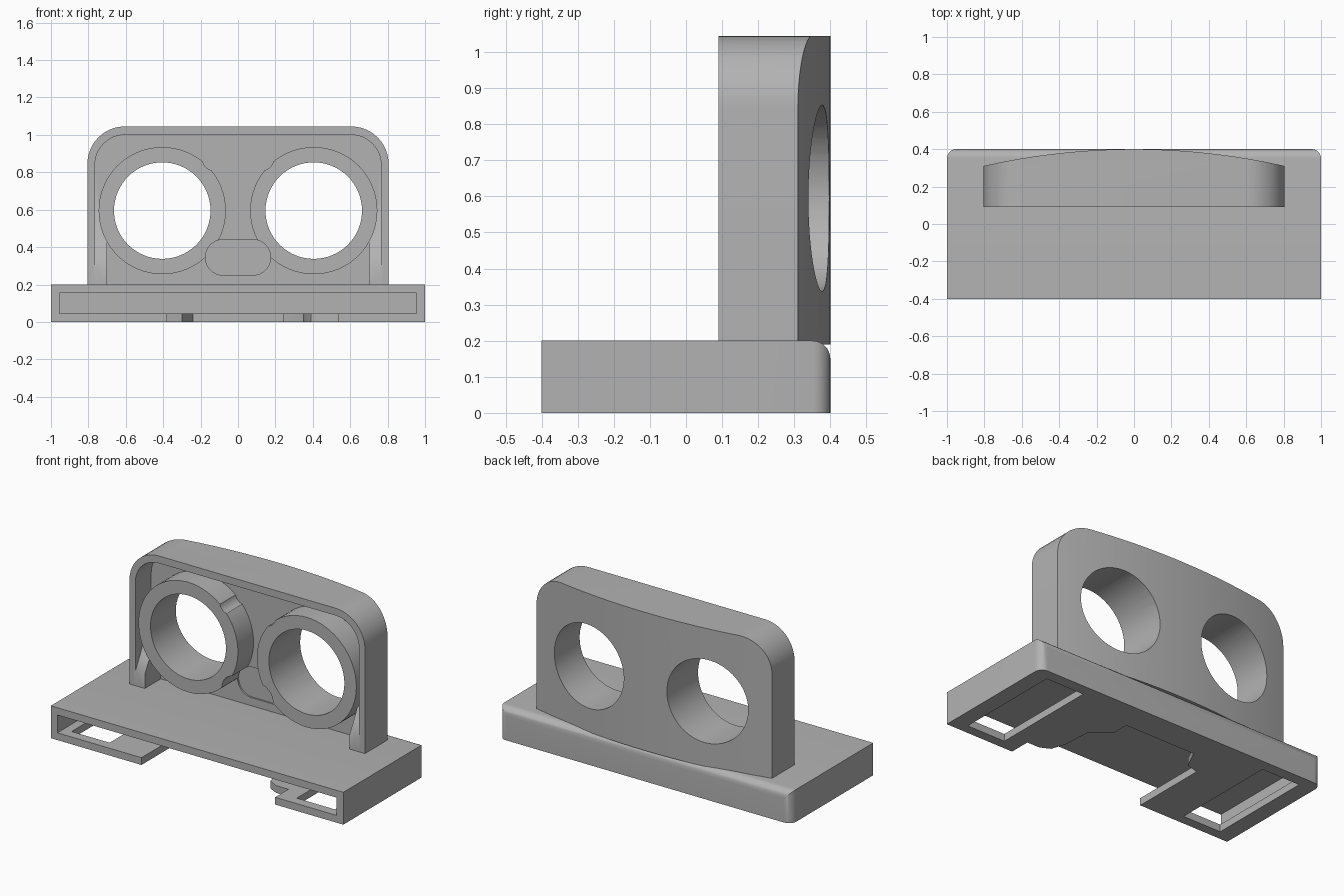
import bpy, bmesh, math

old = bpy.data.objects.get("Cube")
if old:
    bpy.data.objects.remove(old)

grey = bpy.data.materials.new("light grey")
grey.use_nodes = True
GREY = (0.45, 0.45, 0.45, 1)
grey.diffuse_color = GREY
grey.node_tree.nodes["Principled BSDF"].inputs["Base Color"].default_value = GREY

FRONT, FLOOR = 0.09, 0.245      # front rim and recess floor of the upright
EYE_X, EYE_Z = 0.405, 0.595     # ring centres
BACK_R = 3.645                  # radius of the bowed back


def prism(name, points, lo, hi, axis="z"):
    """Extrude a 2D outline along z (points are x,y), y (x,z) or x (y,z)."""
    place = {"z": lambda a, b, t: (a, b, t),
             "y": lambda a, b, t: (a, t, b),
             "x": lambda a, b, t: (t, a, b)}[axis]
    bm = bmesh.new()
    face = bm.faces.new([bm.verts.new(place(a, b, lo)) for a, b in points])
    new = bmesh.ops.extrude_face_region(bm, geom=[face])["geom"]
    shift = place(0, 0, hi - lo)
    bmesh.ops.translate(bm, vec=shift, verts=[v for v in new if isinstance(v, bmesh.types.BMVert)])
    bmesh.ops.recalc_face_normals(bm, faces=bm.faces)
    mesh = bpy.data.meshes.new(name)
    bm.to_mesh(mesh)
    bm.free()
    obj = bpy.data.objects.new(name, mesh)
    bpy.context.collection.objects.link(obj)
    mesh.materials.append(grey)
    return obj


def rect(x0, x1, y0, y1):
    return [(x0, y0), (x1, y0), (x1, y1), (x0, y1)]


def arc(cx, cy, r, start, end, n):
    steps = [math.radians(start + (end - start) * i / n) for i in range(n + 1)]
    return [(cx + r * math.cos(t), cy + r * math.sin(t)) for t in steps]


def circle(cx, cy, r, n=64):
    return arc(cx, cy, r, 0, 360, n)[:-1]


def arch(half, bottom, top, r):
    return ([(-half, bottom), (half, bottom)]
            + arc(half - r, top - r, r, 0, 90, 12)
            + arc(r - half, top - r, r, 90, 180, 12))


def combine(target, other, operation):
    """Apply a boolean and discard the helper."""
    other.hide_render = True
    mod = target.modifiers.new("cut", "BOOLEAN")
    mod.operation, mod.solver, mod.object = operation, "EXACT", other
    bpy.context.view_layer.objects.active = target
    bpy.ops.object.modifier_apply(modifier=mod.name)
    bpy.data.objects.remove(other)


def smooth(obj):
    bpy.ops.object.select_all(action="DESELECT")
    obj.select_set(True)
    bpy.context.view_layer.objects.active = obj
    bpy.ops.object.shade_smooth_by_angle(angle=math.radians(30))


# Base block with rounded rear edges
base = prism("base_tray", rect(-1, 1, -0.4, 0.4), 0, 0.2)
bm = bmesh.new()
bm.from_mesh(base.data)
rear = [e for e in bm.edges
        if all(v.co.y > 0.3 for v in e.verts) and any(v.co.z > 0.1 for v in e.verts)]
bmesh.ops.bevel(bm, geom=rear, offset=0.05, segments=8, profile=0.5, affect="EDGES")
bm.to_mesh(base.data)
bm.free()

# Hollow slot open at the front
combine(base, prism("slot_cutter", rect(-0.955, 0.955, -0.5, 0.355), 0.045, 0.155), "DIFFERENCE")

# Windows and stepped opening in the tray floor
for side in (-1, 1):
    xs = sorted((0.64 * side, 0.9 * side))
    combine(base, prism("window_cutter", rect(*xs, -0.34, 0.33), -0.1, 0.1), "DIFFERENCE")
opening = [(-0.38, -0.5), (0.534, -0.5), (0.534, -0.27), (0.45, -0.27), (0.39, -0.24),
           (0.36, -0.15), (0.35, 0.03), (0.29, 0.08), (0.24, 0.11), (0.24, 0.22),
           (-0.24, 0.22), (-0.3, 0.1), (-0.38, 0.08)]
combine(base, prism("opening_cutter", opening, -0.1, 0.1), "DIFFERENCE")
smooth(base)

# Upright frame: arched plate with a recessed front
upright = prism("upright_frame", arch(0.805, 0.19, 1.045, 0.2), FRONT, 0.45, "y")
combine(upright, prism("recess_cutter", arch(0.765, 0.1, 1.0, 0.16), 0, FLOOR, "y"), "DIFFERENCE")

# Corner gussets, sloping back into the recess
for side in (-1, 1):
    xs = sorted((0.7 * side, 0.78 * side))
    slope = [(FRONT, 0.19), (FLOOR + 0.02, 0.19), (FLOOR + 0.02, 0.62),
             (FLOOR, 0.62), (0.18, 0.46), (0.13, 0.36), (FRONT, 0.29)]
    combine(upright, prism("gusset", slope, *xs, "x"), "UNION")

# Eye rings with small notches near the top
for side in (-1, 1):
    ring = prism("eye_ring", circle(side * EYE_X, EYE_Z, 0.34), FRONT + 0.002, FLOOR + 0.02, "y")
    notch = prism("notch_cutter", circle(side * 0.13, 0.87, 0.06, 24), 0, 0.5, "y")
    combine(ring, notch, "DIFFERENCE")
    combine(upright, ring, "UNION")

# Rounded nose relief between the rings
relief = arc(0.08, 0.345, 0.095, -90, 90, 16) + arc(-0.08, 0.345, 0.095, 90, 270, 16)
combine(upright, prism("relief_cutter", relief, 0, FLOOR + 0.01, "y"), "DIFFERENCE")

# Eye holes through everything
for side in (-1, 1):
    hole = prism("hole_cutter", circle(side * EYE_X, EYE_Z, 0.258), 0, 0.6, "y")
    combine(upright, hole, "DIFFERENCE")

# Bowed back surface
bow = arc(0, 0.4 - BACK_R, BACK_R, 75, 105, 64) + [(-0.94, -0.1), (0.94, -0.1)]
combine(upright, prism("bow_cutter", bow, 0, 1.2), "INTERSECT")
smooth(upright)
